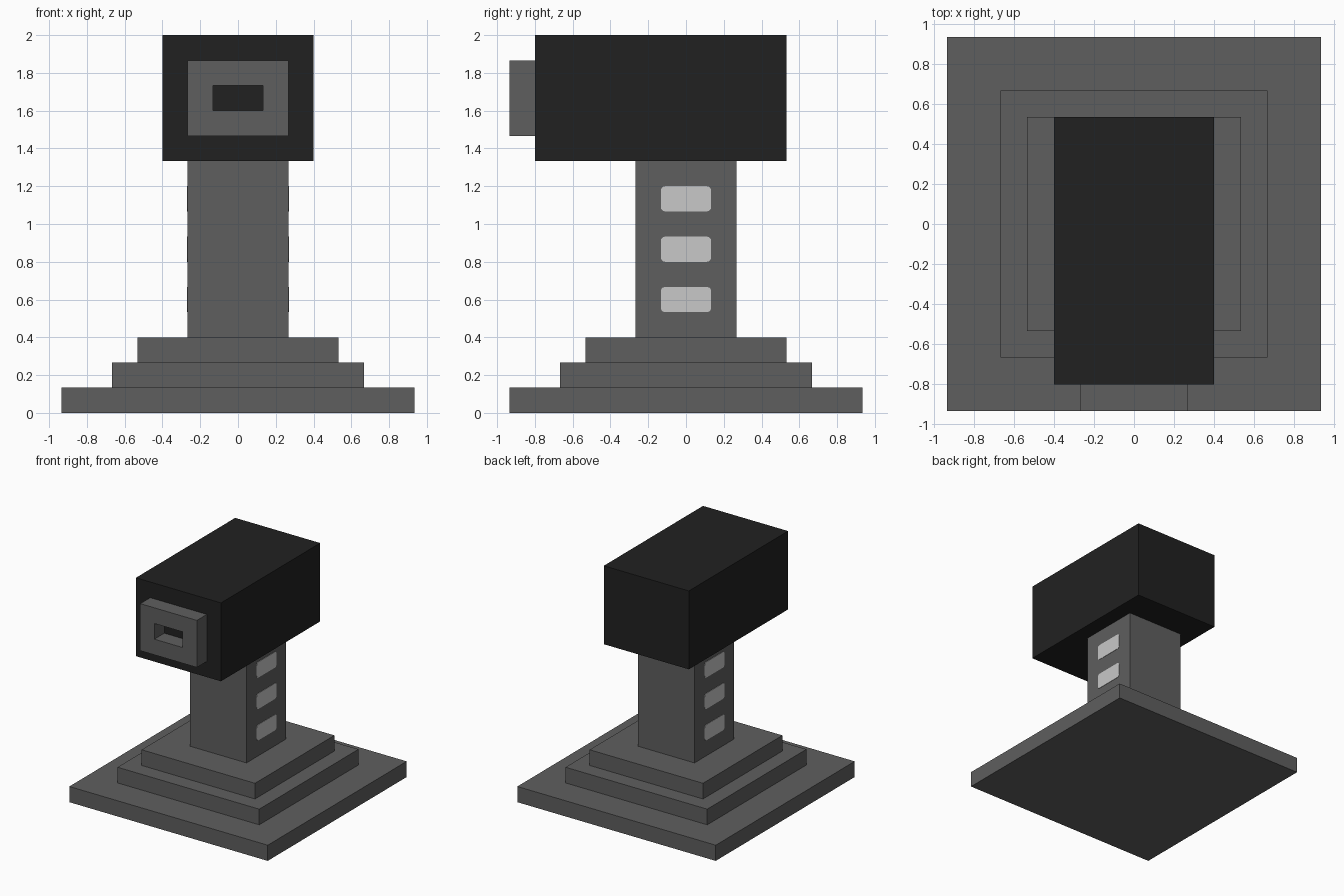
import bpy, bmesh
from mathutils import Vector

if "Cube" in bpy.data.objects:
    bpy.data.objects.remove(bpy.data.objects["Cube"])

U = 2 / 15  # the model sits on a regular grid of this size


def material(name, value):
    m = bpy.data.materials.new(name)
    m.diffuse_color = (value, value, value, 1)
    m.use_nodes = True
    m.node_tree.nodes["Principled BSDF"].inputs["Base Color"].default_value = m.diffuse_color
    return m


grey = material("mid grey", 0.114)
black = material("near black", 0.0152)
light = material("light grey", 0.578)


def box_mesh(lo, hi):
    lo, hi = Vector(lo), Vector(hi)
    bm = bmesh.new()
    bmesh.ops.create_cube(bm, size=1)
    for v in bm.verts:
        v.co = Vector(((lo[i] + hi[i]) / 2 + v.co[i] * (hi[i] - lo[i]) for i in range(3)))
    return bm


def finish(name, bm, mat):
    bmesh.ops.recalc_face_normals(bm, faces=bm.faces)
    me = bpy.data.meshes.new(name)
    bm.to_mesh(me)
    bm.free()
    me.materials.append(mat)
    ob = bpy.data.objects.new(name, me)
    bpy.context.collection.objects.link(ob)
    return ob


def box(name, lo, hi, mat):
    return finish(name, box_mesh(lo, hi), mat)


# Stepped base
for i, r in enumerate((7 * U, 5 * U, 4 * U)):
    box(f"base_step_{i + 1}", (-r, -r, i * U), (r, r, (i + 1) * U), grey)

# Column and head
box("column", (-2 * U, -2 * U, 3 * U), (2 * U, 2 * U, 10 * U), grey)
box("head", (-3 * U, -6 * U, 10 * U), (3 * U, 4 * U, 15 * U), black)

# Front frame with a rectangular opening reaching back to the head
bm = box_mesh((-2 * U, -7 * U, 11 * U), (2 * U, -6 * U, 14 * U))
bm.normal_update()
front = min(bm.faces, key=lambda f: f.calc_center_median().y)
back = max(bm.faces, key=lambda f: f.calc_center_median().y)
bmesh.ops.delete(bm, geom=[back], context='FACES_ONLY')
bmesh.ops.inset_region(bm, faces=[front], thickness=U, use_even_offset=True)
rear = bmesh.ops.extrude_face_region(bm, geom=[front])["geom"]
bmesh.ops.translate(bm, vec=(0, U, 0), verts=[g for g in rear if isinstance(g, bmesh.types.BMVert)])
inner = [g for g in rear if isinstance(g, bmesh.types.BMFace)]
if front.is_valid:
    inner.append(front)
bmesh.ops.delete(bm, geom=inner, context='FACES_ONLY')
finish("front_frame", bm, grey)

# Rounded light panels on both sides of the column
for side, s in (("right", 1), ("left", -1)):
    for i in range(3):
        z = (4 + 2 * i) * U
        x = sorted((s * (2 * U - 0.001), s * (2 * U + 0.003)))
        bm = box_mesh((x[0], -U, z), (x[1], U, z + U))
        corners = [e for e in bm.edges if abs(e.verts[0].co.x - e.verts[1].co.x) > 0.001]
        bmesh.ops.bevel(bm, geom=corners, offset=0.022, segments=3, profile=0.5, affect='EDGES')
        finish(f"light_panel_{side}_{i + 1}", bm, light)
